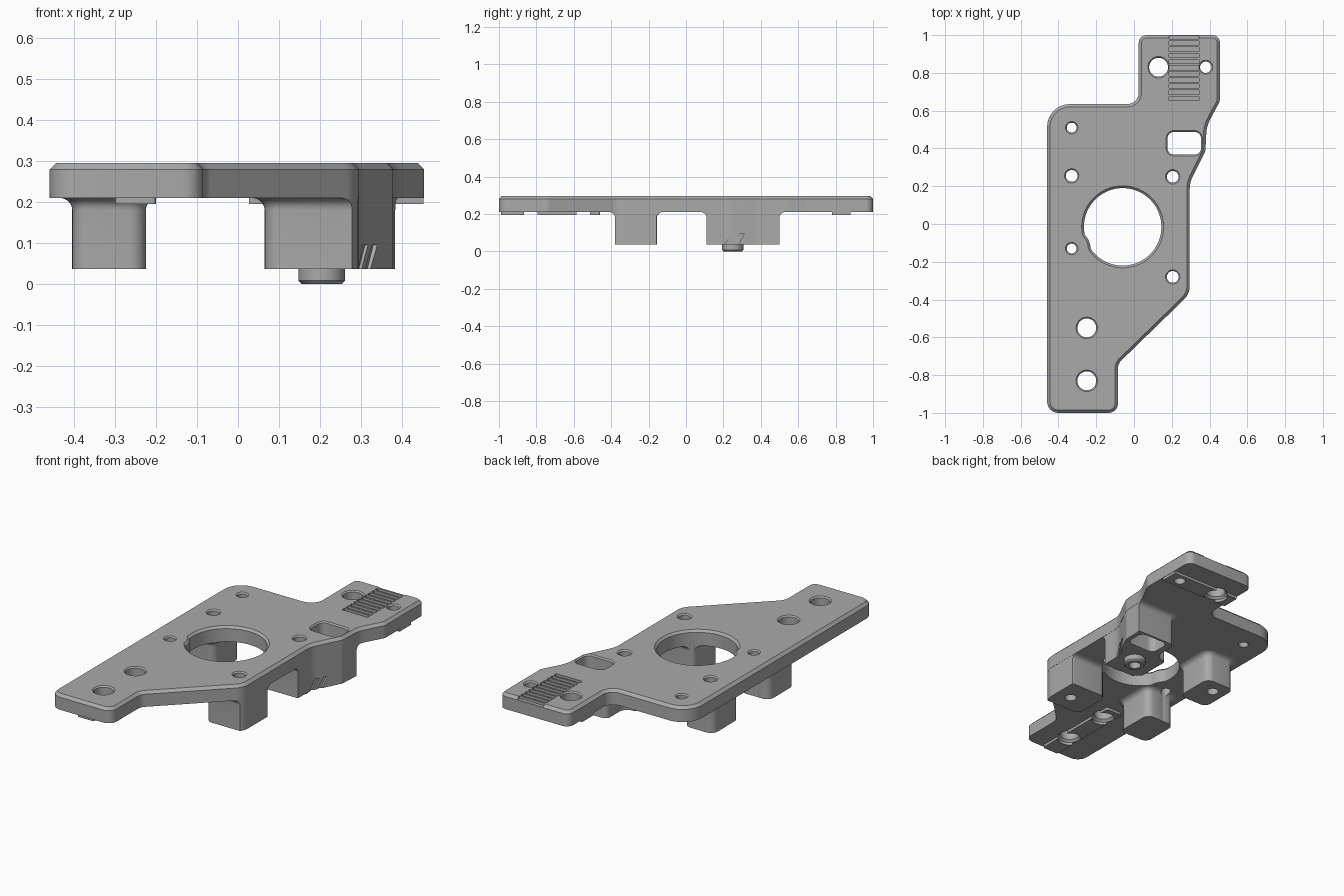
import bpy
import math
from mathutils import Vector

old = bpy.data.objects.get("Cube")
if old:
    bpy.data.objects.remove(old)

grey = bpy.data.materials.new("mid grey")
grey.use_nodes = True
COLOUR = (0.4, 0.4, 0.4, 1)
grey.diffuse_color = COLOUR
grey.node_tree.nodes["Principled BSDF"].inputs["Base Color"].default_value = COLOUR


def rounded(corners, steps=7):
    """Counter-clockwise polygon from (x, y, radius) corners."""
    pts = []
    for i, (x, y, r) in enumerate(corners):
        p = Vector((x, y))
        a = (Vector(corners[i - 1][:2]) - p).normalized()
        b = (Vector(corners[(i + 1) % len(corners)][:2]) - p).normalized()
        if r == 0:
            pts.append(p)
            continue
        half = a.angle(b) / 2
        centre = p + (a + b).normalized() * (r / math.sin(half))
        start = p + a * (r / math.tan(half)) - centre
        end = p + b * (r / math.tan(half)) - centre
        sweep = math.atan2(start.x * end.y - start.y * end.x, start.dot(end))
        for k in range(steps + 1):
            t = sweep * k / steps
            c, s = math.cos(t), math.sin(t)
            pts.append(centre + Vector((start.x * c - start.y * s, start.x * s + start.y * c)))
    return pts


def rect(x0, x1, y0, y1, r=0.0):
    return rounded([(x0, y0, r), (x1, y0, r), (x1, y1, r), (x0, y1, r)])


def circle(x, y, r, n=40):
    return [Vector((x + r * math.cos(2 * math.pi * k / n), y + r * math.sin(2 * math.pi * k / n)))
            for k in range(n)]


def offset(pts, d):
    out = []
    for i, p in enumerate(pts):
        a = (p - pts[i - 1]).normalized()
        b = (pts[(i + 1) % len(pts)] - p).normalized()
        n = Vector((a.y + b.y, -a.x - b.x)).normalized()
        out.append(p + n * d / max(n.dot(Vector((a.y, -a.x))), 0.3))
    return out


def make_mesh(name, verts, faces):
    mesh = bpy.data.meshes.new(name)
    mesh.from_pydata(verts, [], faces)
    mesh.materials.append(grey)
    obj = bpy.data.objects.new(name, mesh)
    bpy.context.scene.collection.objects.link(obj)
    return obj


def loft(name, pts, rings):
    """Solid from an outline, with rings of (outward offset, height), lowest first."""
    n = len(pts)
    verts = [(p.x, p.y, z) for d, z in rings for p in offset(pts, d)]
    faces = [tuple(reversed(range(n))), tuple(range((len(rings) - 1) * n, len(rings) * n))]
    for j in range(len(rings) - 1):
        for i in range(n):
            k = (i + 1) % n
            faces.append((j * n + i, j * n + k, (j + 1) * n + k, (j + 1) * n + i))
    return make_mesh(name, verts, faces)


def boolean(obj, cutter, operation="DIFFERENCE"):
    """Apply a boolean, trying the next solver if one returns nothing."""
    for solver in ("EXACT", "MANIFOLD", "FLOAT"):
        mod = obj.modifiers.new("cut", "BOOLEAN")
        mod.operation, mod.object, mod.solver = operation, cutter, solver
        deps = bpy.context.evaluated_depsgraph_get()
        mesh = bpy.data.meshes.new_from_object(obj.evaluated_get(deps))
        obj.modifiers.clear()
        if mesh.polygons:
            obj.data = mesh
            return


BOTTOM, TOP, FOOT = 0.21, 0.295, 0.036

# Plate with a chamfered upper edge
outline = rounded([(-0.46, -1, 0.06), (-0.085, -1, 0.05), (-0.085, -0.74, 0.06),
                   (0.295, -0.37, 0.1), (0.295, 0.22, 0.15), (0.378, 0.385, 0.04),
                   (0.385, 0.52, 0.18), (0.455, 0.65, 0.05), (0.455, 1, 0.04),
                   (0.025, 1, 0.04), (0.025, 0.635, 0.06), (-0.46, 0.635, 0.12)])
plate = loft("plate", outline, [(0, BOTTOM), (0, TOP - 0.015), (-0.015, TOP)])

# Legs, flared where they meet the plate and trimmed to its outline
leg_shapes = {
    "front_left_leg": rect(0.065, 0.32, -0.38, -0.155, 0.04),
    "front_right_leg": rect(-0.405, -0.225, -0.38, -0.155, 0.04),
    "back_right_leg": rect(-0.405, -0.225, 0.11, 0.34, 0.04),
    "slotted_leg": rounded([(0.065, 0.11, 0.02), (0.33, 0.11, 0), (0.33, 0.2, 0),
                            (0.42, 0.38, 0), (0.42, 0.5, 0), (0.14, 0.5, 0.03),
                            (0.14, 0.34, 0.05), (0.065, 0.34, 0.02)]),
}
R = 0.03
flare = [(R * (1 - math.cos(t)), BOTTOM - R + R * math.sin(t))
         for t in (math.pi / 2 * k / 6 for k in range(7))]
trim = loft("trim_cutter", offset(outline, -0.001), [(0, -0.1), (0, 0.4)])
legs = []
for name, shape in leg_shapes.items():
    leg = loft(name, shape, [(0, FOOT)] + flare + [(R, BOTTOM + 0.03)])
    boolean(leg, trim, "INTERSECT")
    legs.append(leg)
bpy.data.objects.remove(trim)

# Locating collar under the slotted leg
collar = loft("locating_collar", circle(0.205, 0.25, 0.057),
              [(-0.008, 0), (0, 0.008), (0, FOOT + 0.01)])

# Thin pads under both ends
pads = [loft("front_pad", rect(-0.3, -0.2, -0.99, -0.46, 0.01), [(0, 0.195), (0, 0.22)]),
        loft("back_pad", rect(0.027, 0.453, 0.78, 0.88), [(0, 0.195), (0, 0.22)])]
parts = [plate, collar] + legs + pads

# Hole cutters, widened slightly at the top surface
cutters = []


def hole(pts, rim=0.007, under=0.0):
    rings = [(under, -0.1)]
    if under:
        rings += [(under, BOTTOM), (0, BOTTOM + under)]
    cutters.append(loft("hole_cutter", pts, rings + [(0, TOP - rim), (rim + 0.01, TOP + 0.01)]))


for x, y, r in [(-0.33, 0.51, 0.026), (-0.33, -0.13, 0.026), (-0.33, 0.255, 0.031),
                (0.205, 0.25, 0.031), (0.205, -0.28, 0.031), (0.38, 0.83, 0.03)]:
    hole(circle(x, y, r, 28))
for x, y in [(-0.25, -0.55), (-0.25, -0.83), (0.13, 0.83)]:
    hole(circle(x, y, 0.05, 32), under=0.012)
hole(rect(0.177, 0.355, 0.367, 0.488, 0.035))

# Large bore, pushed inward around the neighbouring screw hole
boss = Vector((-0.33, -0.13))
bore = []
for p in circle(-0.06, -0.015, 0.205, 96):
    gap = p - boss
    bore.append(boss + gap.normalized() * max(gap.length, 0.1))
hole(bore, rim=0.012)

# Row of shallow grooves on the back tab
for i in range(11):
    y = 0.665 + i * 0.0325
    cutters.append(loft("groove_cutter", rect(0.185, 0.345, y - 0.011, y + 0.011),
                        [(0, TOP - 0.014), (0, TOP + 0.02)]))

# Two slanted notches in the side of the slotted leg
for y in (0.2, 0.245):
    verts = []
    for depth in (-0.02, 0.05):
        for dy, z in ((0, 0.02), (0.025, 0.02), (0.067, 0.095), (0.042, 0.095)):
            verts.append((0.3 + (y + dy - 0.2) * 0.45 + depth, y + dy, z))
    cutters.append(make_mesh("notch_cutter", verts, [
        (3, 2, 1, 0), (4, 5, 6, 7), (0, 1, 5, 4), (1, 2, 6, 5), (2, 3, 7, 6), (3, 0, 4, 7)]))


def bounds(obj):
    return [(min(v.co[a] for v in obj.data.vertices), max(v.co[a] for v in obj.data.vertices))
            for a in range(3)]


for cutter in cutters:
    box = bounds(cutter)
    for part in parts:
        if all(p[0] < c[1] and c[0] < p[1] for p, c in zip(bounds(part), box)):
            boolean(part, cutter)
for cutter in cutters:
    bpy.data.objects.remove(cutter)

# Smooth round surfaces, keep machined edges crisp
bpy.ops.object.select_all(action="DESELECT")
for part in parts:
    part.select_set(True)
bpy.context.view_layer.objects.active = plate
bpy.ops.object.shade_smooth_by_angle(angle=math.radians(30))
